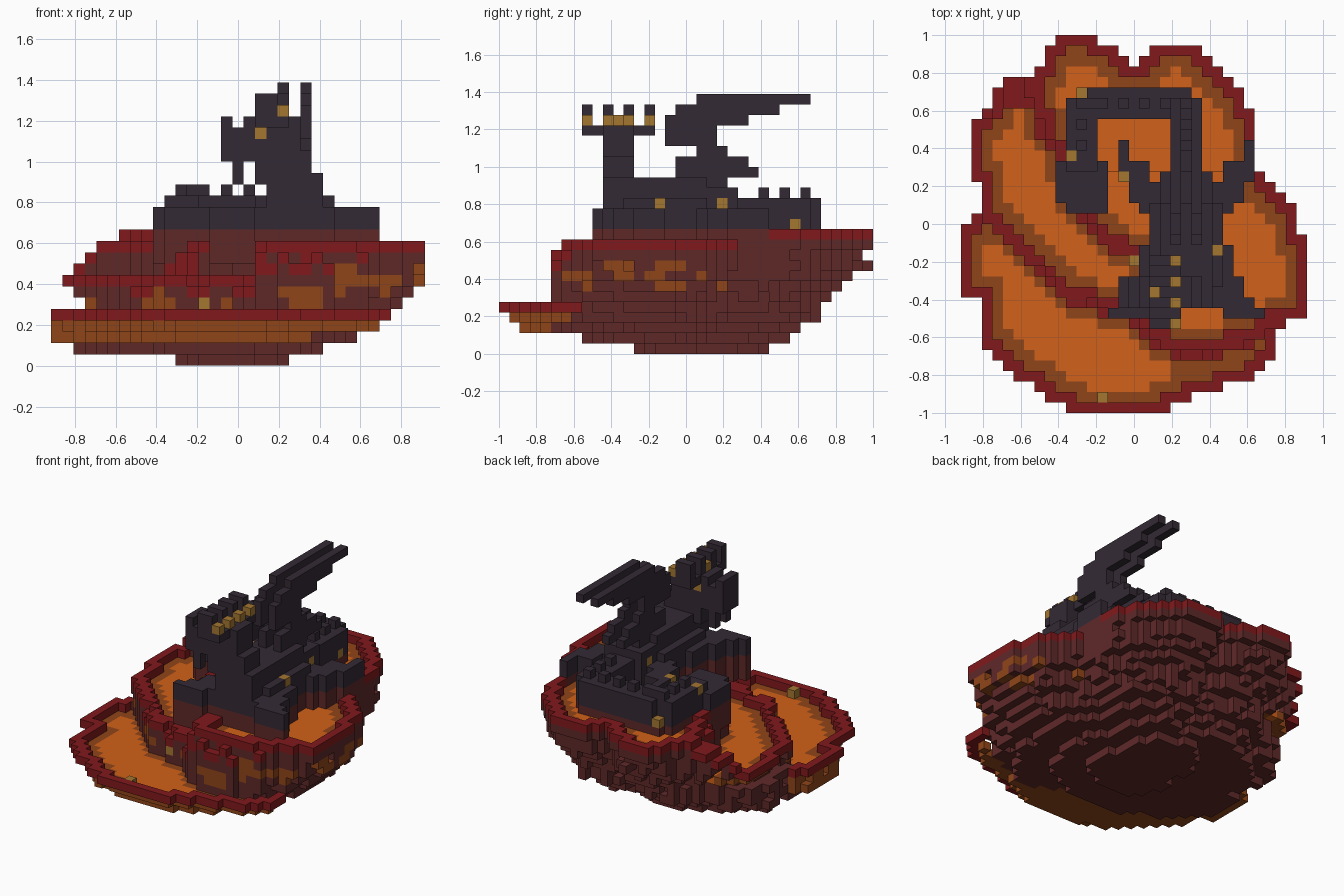
import bpy
import bmesh
import math

default_cube = bpy.data.objects.get("Cube")
if default_cube:
    bpy.data.objects.remove(default_cube, do_unlink=True)

UNIT = 1 / 18          # edge length of one block
WIDE, DEEP = 33, 36    # blocks along x and y
MIRROR = 42            # creature is symmetric about block column 21


def make_material(name, rgb):
    mat = bpy.data.materials.new(name)
    mat.use_nodes = True
    colour = (*rgb, 1)
    mat.diffuse_color = colour
    shader = mat.node_tree.nodes["Principled BSDF"]
    shader.inputs["Base Color"].default_value = colour
    shader.inputs["Roughness"].default_value = 1
    return mat


ROCK, RIM, CRUST, LAVA, HIDE, GOLD = range(6)
materials = [
    make_material("red brown rock", (.115, .022, .022)),
    make_material("dark red rim", (.22, .01, .012)),
    make_material("brown crust", (.28, .06, .01)),
    make_material("orange lava", (.64, .12, .01)),
    make_material("charcoal hide", (.034, .023, .034)),
    make_material("dull gold", (.37, .18, .03)),
]

cells = {}  # block position -> (part name, colour)


def box(part, xs, ys, zs, colour=None, mirror=False):
    """Fill a box of blocks; hide below the waterline takes the rock colour."""
    for i in range(xs[0], xs[1] + 1):
        for j in range(ys[0], ys[1] + 1):
            for k in range(zs[0], zs[1] + 1):
                tone = colour
                if tone is None:
                    tone = HIDE if k > 11 else ROCK
                cells[i, j, k] = (part, tone)
    if mirror:
        box(part, (MIRROR - xs[1], MIRROR - xs[0]), ys, zs, colour)


def inside(poly, x, y):
    hit = False
    for (ax, ay), (bx, by) in zip(poly, poly[1:] + poly[:1]):
        if (ay > y) != (by > y) and x < (bx - ax) * (y - ay) / (by - ay) + ax:
            hit = not hit
    return hit


# Outlines of the three stepped pools, in blocks
front_pool = [(2, 19), (6, 22), (22, 13), (30, 11), (30, 5), (28, 3), (23, 2),
              (19, 0), (11, 0), (6, 3), (2, 6), (2, 11), (0, 11), (0, 17)]
left_pool = [(3, 29), (4, 32), (6, 32), (11, 25), (20, 13), (19, 6), (15, 9),
             (11, 10), (7, 13), (6, 15), (3, 17), (2, 19), (2, 22), (1, 22),
             (1, 27), (2, 29)]
upper_pool = [(6, 31), (7, 32), (8, 34), (10, 36), (13, 36), (13, 35), (15, 35),
              (15, 34), (16, 34), (16, 33), (17, 33), (17, 34), (18, 34),
              (18, 35), (23, 35), (26, 32), (28, 28), (28, 23),
              (31, 21), (33, 16), (33, 9), (29, 8), (28, 6), (22, 5), (18, 6),
              (18, 14), (15, 15), (12, 17), (10, 20), (9, 24), (7, 27)]
POOL_NAMES = ["", "front_pool", "left_pool", "upper_pool"]

zones = {}
for i in range(WIDE):
    for j in range(DEEP):
        for level, poly in enumerate((front_pool, left_pool, upper_pool), 1):
            if inside(poly, i + .5, j + .5):
                zones[i, j] = level


def rim_height(level, i, j):
    if level == 1:
        return 4
    if level == 2:
        return min(10, 6 + max(i, 1)) if j >= 28 else 7
    return 11 if j >= 23 else 9 if j < 6 else 10


def surface(i, j):
    """Top block and colour of the terrain in one column."""
    level = zones[i, j]
    outer, inner, wall = 9, 9, False
    for a in range(-3, 4):
        for b in range(-3, 4):
            other = zones.get((i + a, j + b), 0)
            if other == 0:
                outer = min(outer, math.hypot(a, b))
            elif other < level:
                inner = min(inner, math.hypot(a, b))
            if other > level and abs(a) + abs(b) == 1:
                wall = True
    # Rims are thicker, with a broken lip, where one pool overlooks another
    if outer < 1.5 or inner < 2.1 or (level == 2 and j >= 29):
        broken = outer > 2 and inner < 1.1 and math.sin(i * 1.9 + j) > .3
        return rim_height(level, i, j) - broken, RIM
    lava_top = 3 * level + (level == 3 and j >= 23)
    crust = outer < 2.9 or inner < 3.1 or wall
    return lava_top, CRUST if crust else LAVA


# Half extents of the tapering underside, layer by layer
RIGHT = [4.5, 7.5, 10.5, 12.5, 13.5, 14.5, 15.5, 16.5]
LEFT = [5.5, 14.5, 16.5, 16, 16.5, 14, 15, 16.5]
BACK = [8, 10, 11, 13, 13, 14, 15, 16, 17, 17, 18]
FRONT = [5, 10, 16, 17, 18]


def in_taper(i, j, k):
    dx, dy = i + .5 - WIDE / 2, j + .5 - DEEP / 2
    side = RIGHT if dx > 0 else LEFT
    end = BACK if dy > 0 else FRONT
    rough = 1 + .03 * math.sin(i * 2.1 + j * 1.7 + k)
    dx *= rough / side[min(k, len(side) - 1)]
    dy *= rough / end[min(k, len(end) - 1)]
    if k < 9 and math.hypot(dx, dy) > 1.04:
        return False
    return (math.floor((dx + 1) * WIDE / 2), math.floor((dy + 1) * DEEP / 2)) in zones


def wall_colour(i, j, k, level):
    patch = math.sin(i * .9 + k * 1.3) + math.sin(j * 1.1 - k * .7)
    if level == 1:
        return CRUST if k >= 2 and i < 28 else ROCK
    if level == 3 and j < 24 and i < 24 and k in (8, 9) and patch > .3:
        return RIM
    if i >= 24 and j < 22 and 6 <= k <= 8 and math.sin(i + j * 1.3) + math.sin(k * 2 + j) > .2:
        return CRUST
    if i < 24 and j < 20 and k in (5, 6) and patch > .6:
        return CRUST
    return ROCK


# Terrain
for (i, j), level in zones.items():
    top, colour = surface(i, j)
    for k in range(top + 1):
        if k == top:
            cells[i, j, k] = (POOL_NAMES[level], colour)
        elif in_taper(i, j, k):
            cells[i, j, k] = (POOL_NAMES[level], wall_colour(i, j, k, level))

# Curled tail with a ridge of spikes
box("tail", (20, 22), (20, 29), (9, 14))
box("tail", (12, 21), (28, 30), (9, 14))
box("tail", (10, 12), (23, 29), (9, 14))
box("tail", (11, 11), (30, 30), (9, 11))
box("tail_tip", (9, 13), (20, 23), (9, 13))
box("tail_tip", (10, 13), (19, 19), (9, 13))
box("tail_spikes", (11, 13), (29, 29), (15, 15))
for i in range(15, 22, 2):
    box("tail_spikes", (i, i), (29, 29), (15, 15))
for j in (25, 27):
    box("tail_spikes", (11, 11), (j, j), (15, 15))
    box("tail_spikes", (21, 21), (j, j), (15, 15))

# Body and neck
box("body", (18, 24), (12, 19), (9, 14))
box("body", (19, 23), (10, 22), (9, 15))
box("body", (19, 23), (10, 19), (16, 16))
box("neck", (18, 22), (10, 12), (16, 18))

# Legs, mirrored
box("front_legs", (24, 25), (11, 15), (9, 13), mirror=True)
box("front_legs", (24, 26), (10, 12), (9, 13), mirror=True)
box("front_legs", (27, 27), (10, 10), (9, 13), mirror=True)
box("front_legs", (25, 28), (9, 9), (9, 13), mirror=True)
box("hind_legs", (24, 25), (19, 21), (9, 13), mirror=True)
box("hind_legs", (25, 26), (20, 23), (9, 13), mirror=True)
box("hind_legs", (27, 27), (22, 25), (9, 13), mirror=True)

# Head looking sideways, with nostril ridge, fangs, eyes and horned crest
box("head", (15, 21), (10, 12), (18, 20))
box("head", (17, 21), (10, 12), (21, 21))
box("head", (15, 15), (10, 12), (21, 21))
box("crest", (18, 20), (8, 14), (21, 21))
for j in (10, 12):
    box("fangs", (16, 16), (j, j), (16, 17))
    box("eyes", (18, 18), (j, j), (20, 20), GOLD)
for j in range(8, 15, 2):
    box("horns", (18, 19), (j, j), (22, 23))
    box("horn_studs", (20, 20), (j, j), (22, 22), GOLD)
box("horn_studs", (18, 18), (11, 11), (22, 22), GOLD)

# Pair of thin raised wings: (layer, first block, last block)
for k, start, stop in [(16, 18, 21), (17, 17, 24), (18, 17, 23), (19, 19, 21),
                       (20, 16, 20), (21, 16, 20), (22, 16, 23), (23, 17, 26),
                       (24, 19, 29)]:
    box("wings", (22, 22), (start, stop), (k, k), mirror=True)

# Scattered gold blocks
box("gold_blocks", (23, 23), (21, 21), (14, 14), GOLD, mirror=True)
for i, j, k in [(11, 30, 12), (10, 24, 14), (24, 15, 14), (22, 28, 12),
                (15, 22, 13), (13, 9, 5), (13, 1, 4), (16, 14, 10)]:
    box("gold_blocks", (i, i), (j, j), (k, k), GOLD)

# Turn each part's exposed block sides into one mesh
parts = {}
for cell, (part, colour) in cells.items():
    parts.setdefault(part, []).append((cell, colour))

for part, blocks in parts.items():
    bm = bmesh.new()
    for cell, colour in blocks:
        for axis in range(3):
            for side in (0, 1):
                beside = list(cell)
                beside[axis] += 2 * side - 1
                if tuple(beside) in cells:
                    continue
                corners = []
                for u, v in ((0, 0), (1, 0), (1, 1), (0, 1)):
                    p = list(cell)
                    p[axis] += side
                    p[(axis + 1) % 3] += u
                    p[(axis + 2) % 3] += v
                    corners.append(bm.verts.new(((p[0] - WIDE / 2) * UNIT,
                                                 (p[1] - DEEP / 2) * UNIT, p[2] * UNIT)))
                face = bm.faces.new(corners if side else corners[::-1])
                face.material_index = colour
    bmesh.ops.remove_doubles(bm, verts=bm.verts, dist=UNIT / 100)
    mesh = bpy.data.meshes.new(part)
    bm.to_mesh(mesh)
    bm.free()
    for mat in materials:
        mesh.materials.append(mat)
    bpy.context.collection.objects.link(bpy.data.objects.new(part, mesh))
